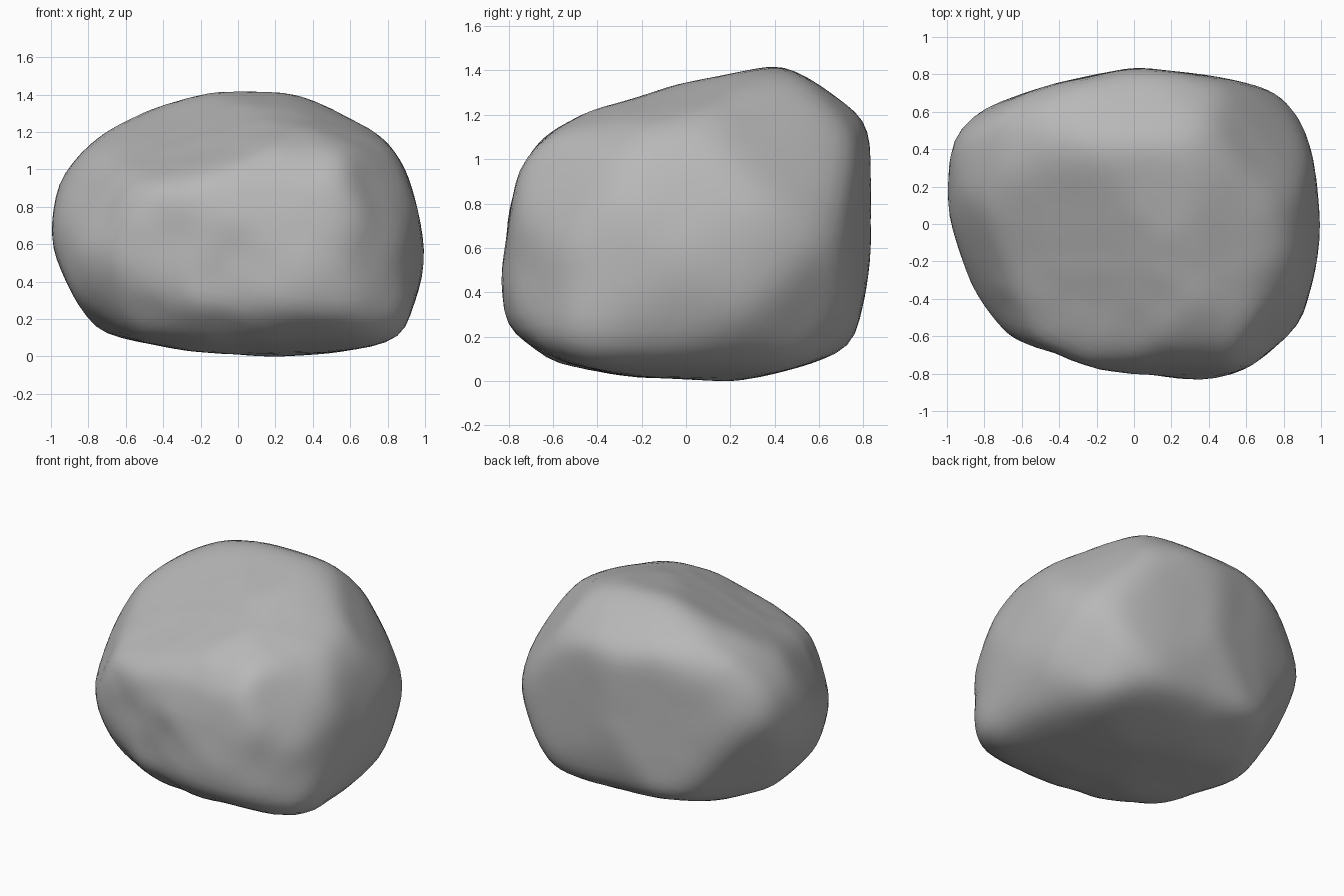
import bpy
import bmesh
import math
from mathutils import Vector, noise

default_cube = bpy.data.objects.get("Cube")
if default_cube:
    bpy.data.objects.remove(default_cube, do_unlink=True)

X, Y, Z = Vector((1, 0, 0)), Vector((0, 1, 0)), Vector((0, 0, 1))
LOW_TILT, HIGH_TILT = math.radians(20), math.radians(25)
BOW = 0.03


def bowed_outline(*corners):
    """Closed outline from corners in hundredths, each side bowed outward."""
    corners = [Vector(corner) / 100 for corner in corners]
    outline = []
    for i, corner in enumerate(corners):
        previous = corners[i - 1]
        side = corner - previous
        outward = Vector((side.y, -side.x))
        outline += [(previous + corner) / 2 + outward * BOW, corner]
    return outline


def slanted_axes(across, away, tilt):
    """Right and up axes of a slanted carving direction."""
    up = away.normalized() * math.sin(tilt) + Z * math.cos(tilt)
    return across.normalized(), up


def outline_distance(ray, outline):
    """Distance along a planar ray from the middle to a closed outline."""
    for i, end in enumerate(outline):
        start = outline[i - 1]
        edge = end - start
        slope = ray.cross(edge)
        if slope > 0:
            distance = start.cross(edge) / slope
            along = start.cross(ray) / slope
            if distance > 0 and 0 <= along <= 1:
                return distance
    return math.inf


def carved_radius(direction, carvings):
    """The tightest of all carvings in this direction."""
    distances = []
    for (right, up), outline in carvings:
        ray = Vector((direction.dot(right), direction.dot(up)))
        distances.append(outline_distance(ray, outline))
    # Sloping facet on the upper front left shoulder
    facing = direction.dot(SHOULDER_NORMAL)
    if facing > 0:
        distances.append(SHOULDER_POINT.dot(SHOULDER_NORMAL) / facing)
    return min(distances)


SHOULDER_NORMAL = Vector((-0.3, -0.4, 1))
SHOULDER_POINT = Vector((-0.5, 0.4, 0.62))

# Outlines of the boulder, measured from its middle
width_outline = bowed_outline(
    (101, -20), (90, 29), (75, 49), (30, 70), (-15, 72), (-70, 50),
    (-95, 25), (-101, -11), (-76, -59), (20, -72), (87, -63))
depth_outline = bowed_outline(
    (84, -11), (82, 46), (43, 72), (-57, 45), (-74, 27), (-85, -30),
    (-77, -60), (22, -72), (75, -57))
plan_outline = bowed_outline(
    (101, 0), (87, 69), (0, 84), (-88, 60), (-100, 43), (-99, 0),
    (-73, -60), (22, -84), (60, -78), (89, -53))
front_corner_outline = bowed_outline(
    (108, -10), (96, 34), (56, 71), (3, 85), (-49, 65), (-95, -10),
    (-67, -58), (-26, -82), (30, -97), (85, -62))
back_corner_outline = bowed_outline(
    (95, -11), (79, 23), (27, 60), (-2, 67), (-60, 63), (-100, 14),
    (-108, -15), (-83, -62), (28, -84), (76, -55))
underside_outline = bowed_outline(
    (104, -5), (90, 42), (60, 72), (14, 84), (-54, 67), (-86, 35),
    (-102, -6), (-102, -47), (-82, -66), (0, -80), (63, -73))

carvings = [
    ((X, Z), width_outline),
    ((Y, Z), depth_outline),
    ((X, Y), plan_outline),
    (slanted_axes(X + Y, Y - X, HIGH_TILT), front_corner_outline),
    (slanted_axes(-X - Y, X - Y, LOW_TILT), back_corner_outline),
    (slanted_axes(Y - X, -X - Y, -LOW_TILT), underside_outline),
]

# Boulder body: a ball carved down to the outlines
bm = bmesh.new()
bmesh.ops.create_icosphere(bm, subdivisions=5, radius=1)
for vert in bm.verts:
    direction = vert.co.normalized()
    vert.co = direction * carved_radius(direction, carvings)

# Weather the carved edges
for _ in range(4):
    bmesh.ops.smooth_vert(bm, verts=bm.verts, factor=0.5,
                          use_axis_x=True, use_axis_y=True, use_axis_z=True)

# Lumps and dents on the front, fading to the broad back and base
for vert in bm.verts:
    direction = vert.co.normalized()
    roughness = 0.004 + 0.016 * max(0, -direction.y)
    lump = noise.noise(vert.co * 3) + noise.noise(vert.co * 6) / 2
    vert.co += direction * lump * roughness

# Rest the boulder on the ground
lowest = min(vert.co.z for vert in bm.verts)
bmesh.ops.translate(bm, verts=bm.verts, vec=-lowest * Z)

mesh = bpy.data.meshes.new("boulder")
bm.to_mesh(mesh)
bm.free()
mesh.shade_smooth()
boulder = bpy.data.objects.new("boulder", mesh)
bpy.context.collection.objects.link(boulder)

# Plain grey stone
stone = bpy.data.materials.new("grey stone")
stone.use_nodes = True
colour = (0.48, 0.48, 0.48, 1)
stone.diffuse_color = colour
stone.node_tree.nodes["Principled BSDF"].inputs["Base Color"].default_value = colour
mesh.materials.append(stone)
